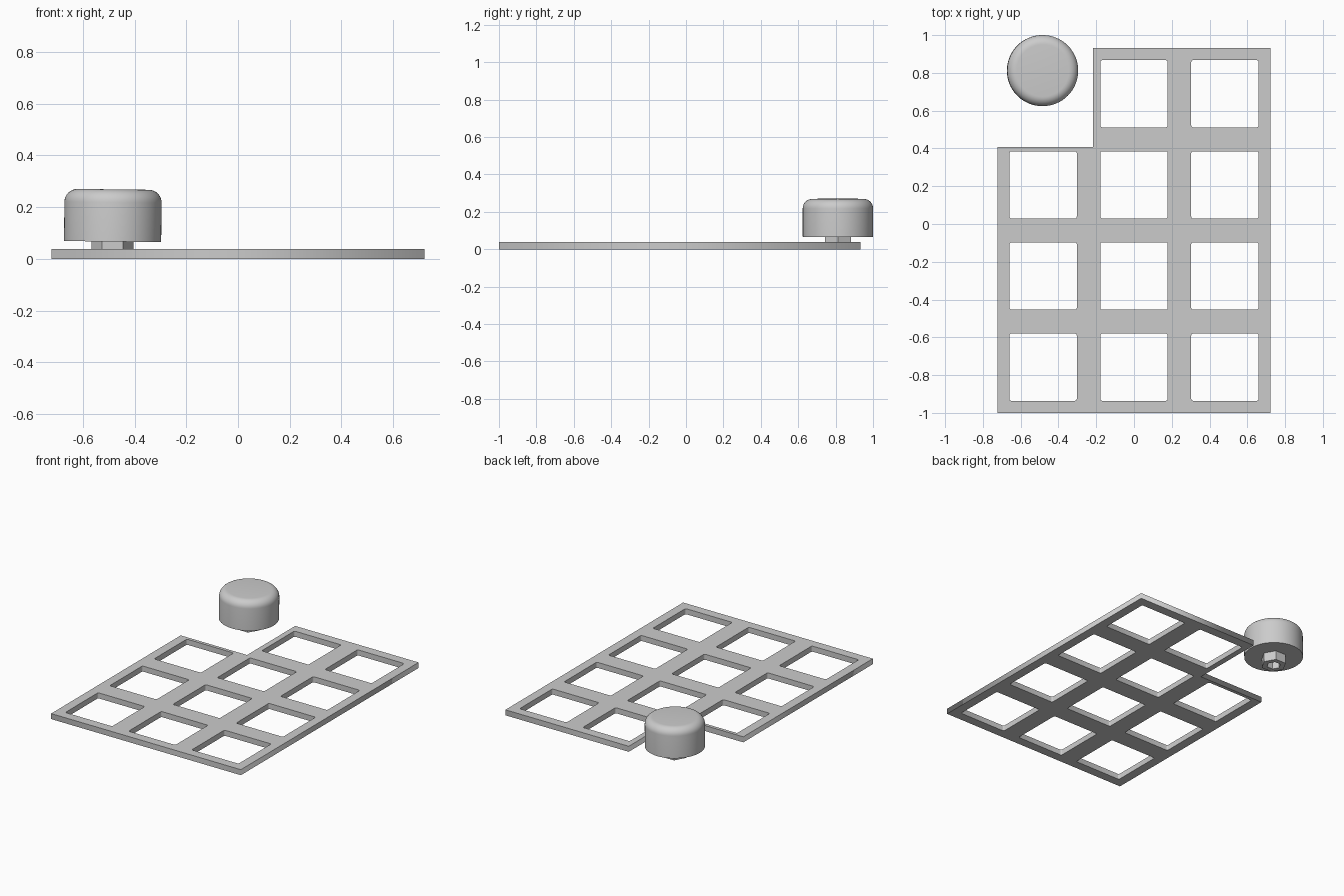
import bpy, bmesh, math
from mathutils import Matrix

cube = bpy.data.objects.get("Cube")
if cube:
    bpy.data.objects.remove(cube, do_unlink=True)

grey = bpy.data.materials.new("plain grey")
grey.use_nodes = True
colour = (0.6, 0.6, 0.6, 1)
grey.diffuse_color = colour
grey.node_tree.nodes["Principled BSDF"].inputs["Base Color"].default_value = colour


def add_object(name, data):
    obj = bpy.data.objects.new(name, data)
    bpy.context.collection.objects.link(obj)
    data.materials.append(grey)
    return obj


def add_spline(curve, points):
    spline = curve.splines.new("POLY")
    spline.points.add(len(points) - 1)
    for p, (x, y) in zip(spline.points, points):
        p.co = (x, y, 0, 1)
    spline.use_cyclic_u = True


def rounded_square(cx, cy, half, r, steps=3):
    points = []
    for i, (sx, sy) in enumerate([(1, 1), (-1, 1), (-1, -1), (1, -1)]):
        for s in range(steps + 1):
            a = (i + s / steps) * math.pi / 2
            points.append((cx + sx * (half - r) + r * math.cos(a),
                           cy + sy * (half - r) + r * math.sin(a)))
    return points


# Notched plate with a grid of switch openings
THICK = 0.038
outline = bpy.data.curves.new("plate_outline", "CURVE")
outline.dimensions = "2D"
outline.fill_mode = "BOTH"
outline.extrude = THICK / 2
add_spline(outline, [(-0.722, -1), (0.722, -1), (0.722, 0.932),
                     (-0.217, 0.932), (-0.217, 0.408), (-0.722, 0.408)])
for col in range(3):
    for row in range(4):
        if col == 0 and row == 3:
            continue
        add_spline(outline, rounded_square((col - 1) * 0.481, -0.758 + row * 0.4825, 0.178, 0.01))
source = bpy.data.objects.new("plate_source", outline)
bpy.context.collection.objects.link(source)
bpy.context.view_layer.update()
mesh = bpy.data.meshes.new_from_object(source.evaluated_get(bpy.context.evaluated_depsgraph_get()))
bpy.data.objects.remove(source, do_unlink=True)
bm = bmesh.new()
bm.from_mesh(mesh)
bmesh.ops.remove_doubles(bm, verts=bm.verts, dist=0.0001)
bmesh.ops.translate(bm, verts=bm.verts, vec=(0, 0, THICK / 2))
bmesh.ops.recalc_face_normals(bm, faces=bm.faces)
bm.to_mesh(mesh)
bm.free()
mesh.materials.clear()
plate = add_object("switch_plate", mesh)


def lathe(name, profile, sides, closed=False):
    """Spin an (r, z) profile about the z axis."""
    bm = bmesh.new()
    verts = [bm.verts.new((r, 0, z)) for r, z in profile]
    pairs = list(zip(verts, verts[1:] + verts[:1]))
    edges = [bm.edges.new(p) for p in (pairs if closed else pairs[:-1])]
    bmesh.ops.spin(bm, geom=verts + edges, cent=(0, 0, 0), axis=(0, 0, 1),
                   angle=math.tau, steps=sides)
    bmesh.ops.remove_doubles(bm, verts=bm.verts, dist=0.0001)
    bmesh.ops.recalc_face_normals(bm, faces=bm.faces)
    data = bpy.data.meshes.new(name)
    bm.to_mesh(data)
    bm.free()
    return add_object(name, data)


# Knob cap with a rounded top rim
R, TOP, BASE, FILLET = 0.188, 0.269, 0.067, 0.05
rim = [(R - FILLET + FILLET * math.cos(a), TOP - FILLET + FILLET * math.sin(a))
       for a in (math.pi / 2 * i / 8 for i in range(9))]
knob = lathe("knob_cap", [(0, BASE), (R, BASE)] + rim + [(0, TOP)], 64)

# Hollow six-sided stem under the knob
stem = lathe("knob_stem", [(0.081, 0.004), (0.081, 0.07), (0.045, 0.07), (0.045, 0.004)], 6, True)

# Place both with a slight lean
lean = (Matrix.Translation((-0.486, 0.812, 0)) @ Matrix.Rotation(0.012, 4, "Y"))
for part in (knob, stem):
    part.data.transform(lean)

bpy.ops.object.select_all(action="DESELECT")
knob.select_set(True)
bpy.context.view_layer.objects.active = knob
bpy.ops.object.shade_smooth_by_angle(angle=math.radians(35))
